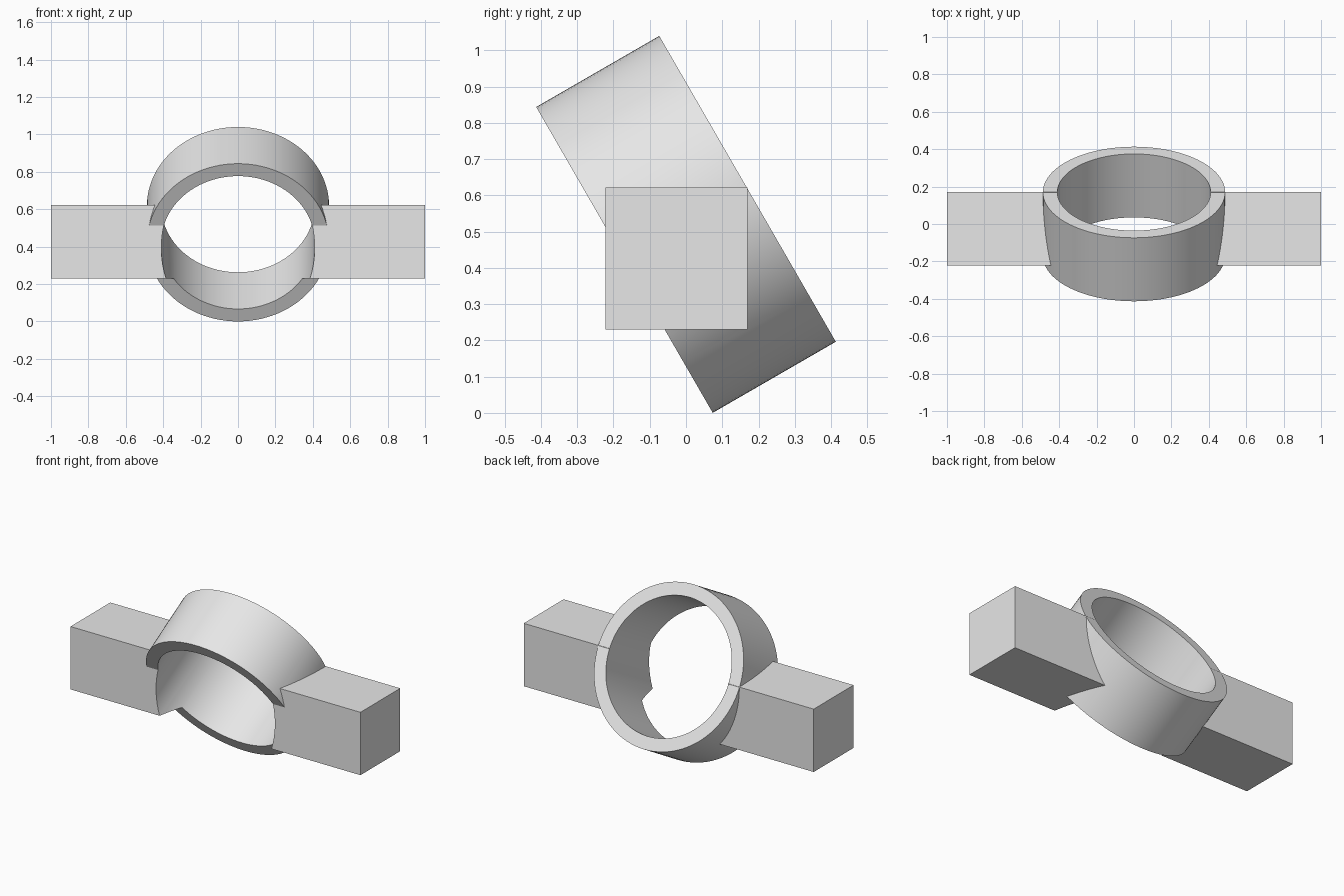
import bpy
import math

cube = bpy.data.objects.get("Cube")
if cube:
    bpy.data.objects.remove(cube, do_unlink=True)

CENTRE = (0, 0, 0.52)
TILT = (math.radians(-60), 0, 0)   # ring axis rises 30 degrees toward the back
OUTER, INNER, WIDTH = 0.487, 0.41, 0.392

grey = bpy.data.materials.new("light grey")
grey.use_nodes = True
grey.diffuse_color = (0.8, 0.8, 0.8, 1)
grey.node_tree.nodes["Principled BSDF"].inputs["Base Color"].default_value = (0.8, 0.8, 0.8, 1)


def cylinder(name, radius, depth):
    bpy.ops.mesh.primitive_cylinder_add(vertices=96, radius=radius, depth=depth,
                                        location=CENTRE, rotation=TILT)
    obj = bpy.context.object
    obj.name = name
    obj.data.materials.append(grey)
    return obj


def combine(target, other, operation):
    mod = target.modifiers.new(operation.lower(), 'BOOLEAN')
    mod.operation = operation
    mod.solver = 'EXACT'
    mod.object = other
    bpy.ops.object.select_all(action='DESELECT')
    bpy.context.view_layer.objects.active = target
    target.select_set(True)
    bpy.ops.object.modifier_apply(modifier=mod.name)
    bpy.data.objects.remove(other, do_unlink=True)


# Tilted ring body, solid until the bore is cut
ring = cylinder("ring_with_side_arms", OUTER, WIDTH)

# Square bar running through the ring, forming both arms
bpy.ops.mesh.primitive_cube_add(size=1, location=(0, -0.026, 0.426))
bar = bpy.context.object
bar.name = "side_arms"
bar.scale = (2, WIDTH, WIDTH)
bar.data.materials.append(grey)
bpy.ops.object.transform_apply(location=False, rotation=False, scale=True)
combine(ring, bar, 'UNION')

# Bore through the ring and bar
bore = cylinder("bore_cutter", INNER, 3)
bore.hide_render = True
combine(ring, bore, 'DIFFERENCE')

bpy.ops.object.shade_smooth_by_angle(angle=math.radians(25))
